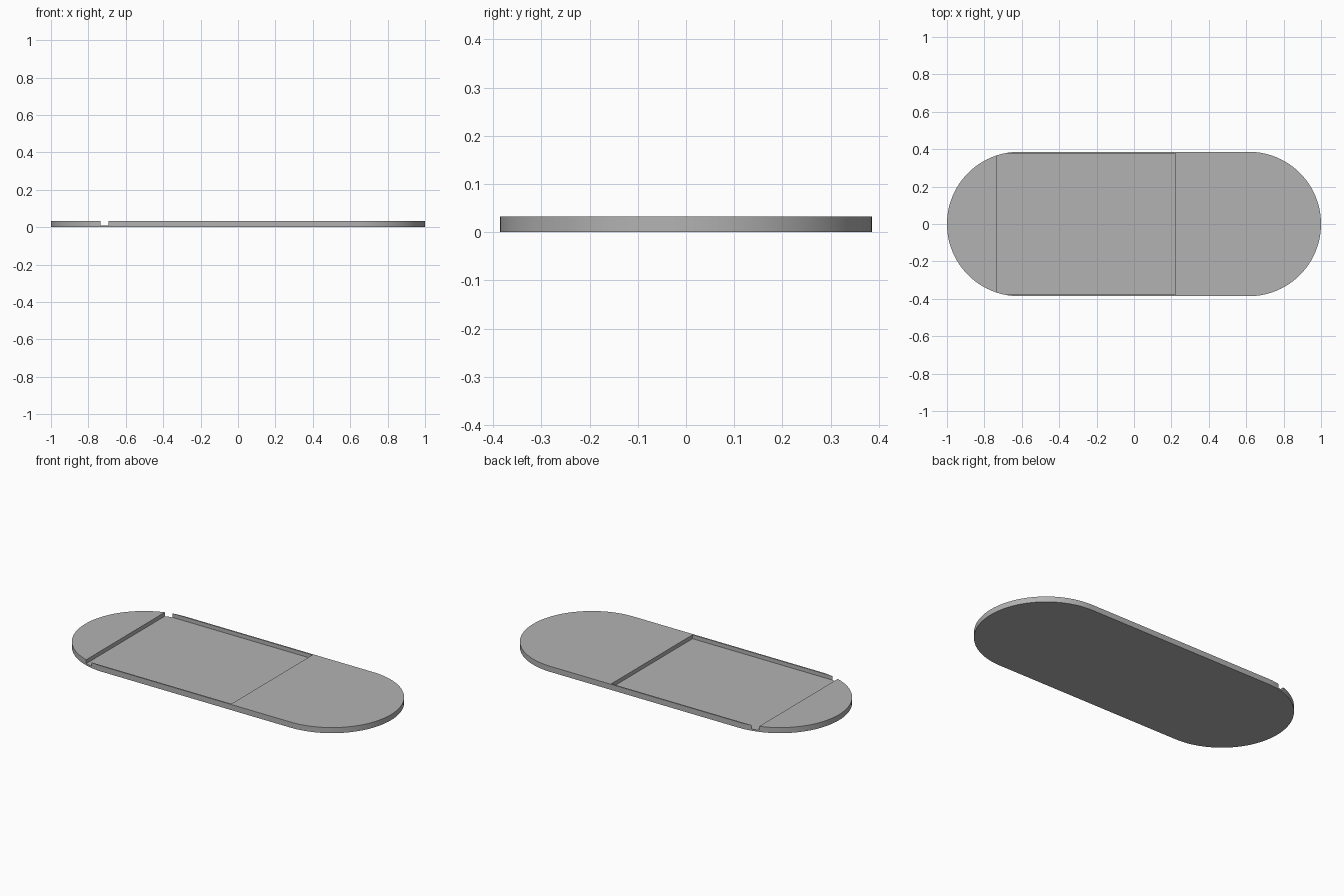
import bpy, bmesh, math

LENGTH, RADIUS, HEIGHT = 2.0, 0.386, 0.033
FLOOR = 0.01
POCKET_X = (-0.735, 0.222)
POCKET_HALF_WIDTH = 0.378
SEGMENTS = 48

default = bpy.data.objects.get("Cube")
if default:
    bpy.data.objects.remove(default, do_unlink=True)

# Single grey material
grey = bpy.data.materials.new("plain grey")
grey.use_nodes = True
colour = (0.45, 0.45, 0.45, 1)
grey.diffuse_color = colour
grey.node_tree.nodes["Principled BSDF"].inputs["Base Color"].default_value = colour


def prism(name, outline, bottom, top):
    """Extrude a flat outline upwards into a closed solid."""
    bm = bmesh.new()
    base = bm.faces.new([bm.verts.new((x, y, bottom)) for x, y in outline])
    grown = bmesh.ops.extrude_face_region(bm, geom=[base])["geom"]
    verts = [g for g in grown if isinstance(g, bmesh.types.BMVert)]
    bmesh.ops.translate(bm, vec=(0, 0, top - bottom), verts=verts)
    bmesh.ops.recalc_face_normals(bm, faces=bm.faces)
    mesh = bpy.data.meshes.new(name)
    bm.to_mesh(mesh)
    bm.free()
    mesh.materials.append(grey)
    obj = bpy.data.objects.new(name, mesh)
    bpy.context.collection.objects.link(obj)
    return obj


# Rounded-end plate
outline = []
for side in (1, -1):
    centre = side * (LENGTH / 2 - RADIUS)
    for i in range(SEGMENTS + 1):
        a = math.pi * (i / SEGMENTS - 0.5)
        outline.append((centre + side * RADIUS * math.cos(a),
                        side * RADIUS * math.sin(a)))
plate = prism("plate", outline, 0, HEIGHT)

# Rectangular pocket, breaking through the rim where the end curves inwards
x0, x1 = POCKET_X
w = POCKET_HALF_WIDTH
cutter = prism("pocket_cutter", [(x0, -w), (x1, -w), (x1, w), (x0, w)],
               FLOOR, HEIGHT * 2)
cutter.hide_render = True

cut = plate.modifiers.new("pocket", "BOOLEAN")
cut.operation = "DIFFERENCE"
cut.solver = "EXACT"
cut.object = cutter

bpy.ops.object.select_all(action="DESELECT")
plate.select_set(True)
bpy.context.view_layer.objects.active = plate
bpy.ops.object.modifier_apply(modifier=cut.name)
bpy.data.objects.remove(cutter, do_unlink=True)

# Smooth round ends with crisp edges
bpy.ops.object.shade_smooth_by_angle(angle=math.radians(30))
